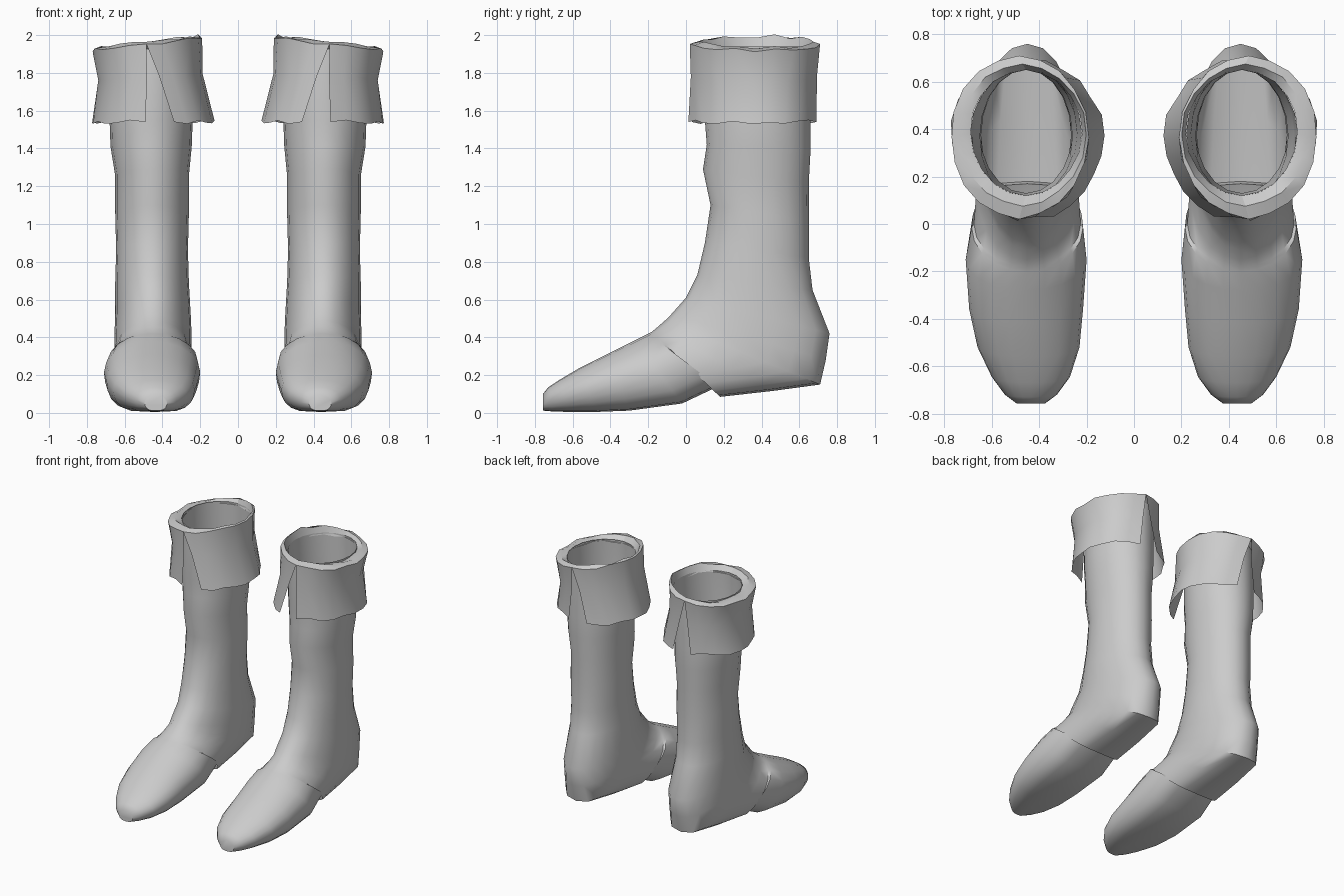
import bpy, bmesh, math, random

if "Cube" in bpy.data.objects:
    bpy.data.objects.remove(bpy.data.objects["Cube"])

random.seed(4)
grey = bpy.data.materials.new("grey_leather")
grey.diffuse_color = (0.6, 0.6, 0.6, 1)
grey.use_nodes = True
grey.node_tree.nodes["Principled BSDF"].inputs["Base Color"].default_value = grey.diffuse_color
N = 20


def make_object(name, rows, closed, cap, angle):
    """Skin rows of points into a surface and mirror it to the other boot."""
    bm = bmesh.new()
    rows = [[bm.verts.new(p) for p in r] for r in rows]
    n = len(rows[0])
    for a, b in zip(rows, rows[1:]):
        for i in range(n if closed else n - 1):
            j = (i + 1) % n
            bm.faces.new((a[i], b[i], b[j], a[j]))
    if cap:
        bm.faces.new(rows[-1][::-1])
    me = bpy.data.meshes.new(name)
    bm.to_mesh(me)
    bm.free()
    me.materials.append(grey)
    ob = bpy.data.objects.new(name, me)
    bpy.context.collection.objects.link(ob)
    bpy.context.view_layer.objects.active = ob
    ob.select_set(True)
    bpy.ops.object.shade_smooth_by_angle(angle=math.radians(angle))
    ob.select_set(False)
    mirror = ob.modifiers.new("pair", 'MIRROR')
    mirror.use_mirror_merge = False
    return ob


# Boot sections: front y, z, back y, z, centre x, half width, sole squareness
sections = [
    (.12, 1.94, .65, 1.94, .455, .235, 1),
    (.10, 1.55, .66, 1.55, .46, .22, 1),
    (.11, 1.42, .66, 1.40, .46, .215, 1),
    (.09, 1.29, .65, 1.22, .455, .195, 1),
    (.13, 1.10, .65, 1.02, .455, .195, 1),
    (.10, .90, .65, .82, .455, .19, 1),
    (.06, .73, .67, .65, .455, .195, 1),
    (.00, .61, .76, .42, .45, .20, .95),
    (-.08, .52, .74, .28, .45, .205, .85),
    (-.11, .49, .71, .15, .45, .205, .7),
    (-.15, .455, .45, .115, .45, .215, .55),
    (-.18, .43, .18, .085, .45, .225, .5),
    (-.20, .42, .17, .14, .45, .235, .5),
    (-.28, .38, -.02, .05, .455, .255, .5),
    (-.42, .31, -.30, .012, .455, .24, .5),
    (-.56, .24, -.48, .005, .445, .215, .5),
    (-.67, .175, -.62, .005, .435, .165, .55),
    (-.73, .135, -.71, .008, .435, .11, .6),
    (-.757, .10, -.757, .012, .435, .06, .6),
]
rows = []
for fy, fz, by, bz, cx, w, e in sections:
    ring = []
    for i in range(N):
        t = math.tau * i / N
        c, s = math.cos(t), math.sin(t)
        if c < 0:
            s = math.copysign(abs(s) ** e, s)
        k = (1 + c) / 2
        ring.append((cx + w * s, by + (fy - by) * k, bz + (fz - bz) * k))
    rows.append(ring)
make_object("boot", rows, True, True, 40)

# Folded cuff rows: centre x, centre y, radius x, radius y, z, slit openness
cuff = [
    (.455, .385, .235, .265, 1.925, 0),
    (.470, .375, .265, .300, 1.965, 0),
    (.485, .365, .290, .345, 1.955, 0),
    (.465, .360, .275, .335, 1.78, .5),
    (.450, .355, .325, .345, 1.54, 1),
]
# Each flap runs from one slit to the other; angles at top and slit widths
flaps = {"outer_cuff_flap": (-90, 90, 7, -13),
         "inner_cuff_flap": (90, 270, 14, -20)}
C = 11
for name, (a0, a1, g0, g1) in flaps.items():
    fold = [random.uniform(-.02, .012) for _ in range(C)]
    grid = []
    for r, (cx, cy, rx, ry, z, slit) in enumerate(cuff):
        row = []
        for i in range(C):
            u = i / (C - 1)
            t = math.radians(a0 + g0 * slit + u * (a1 - a0 + (g1 - g0) * slit))
            # Wrinkles grow towards the hem, seams at the top stay joined
            edge = 0 if i in (0, C - 1) else 1
            k = 1 + edge * (fold[i] * (1 + slit) + random.uniform(-.015, .015) * (r > 0))
            x = cx + rx * k * math.cos(t)
            y = cy + ry * k * math.sin(t)
            tilt = -.115 * (x - .47) * (1 - slit) if r else 0
            row.append((x, y, z + tilt + edge * random.uniform(-.01, .01)))
        grid.append(row)
    make_object(name, grid, False, False, 35)
